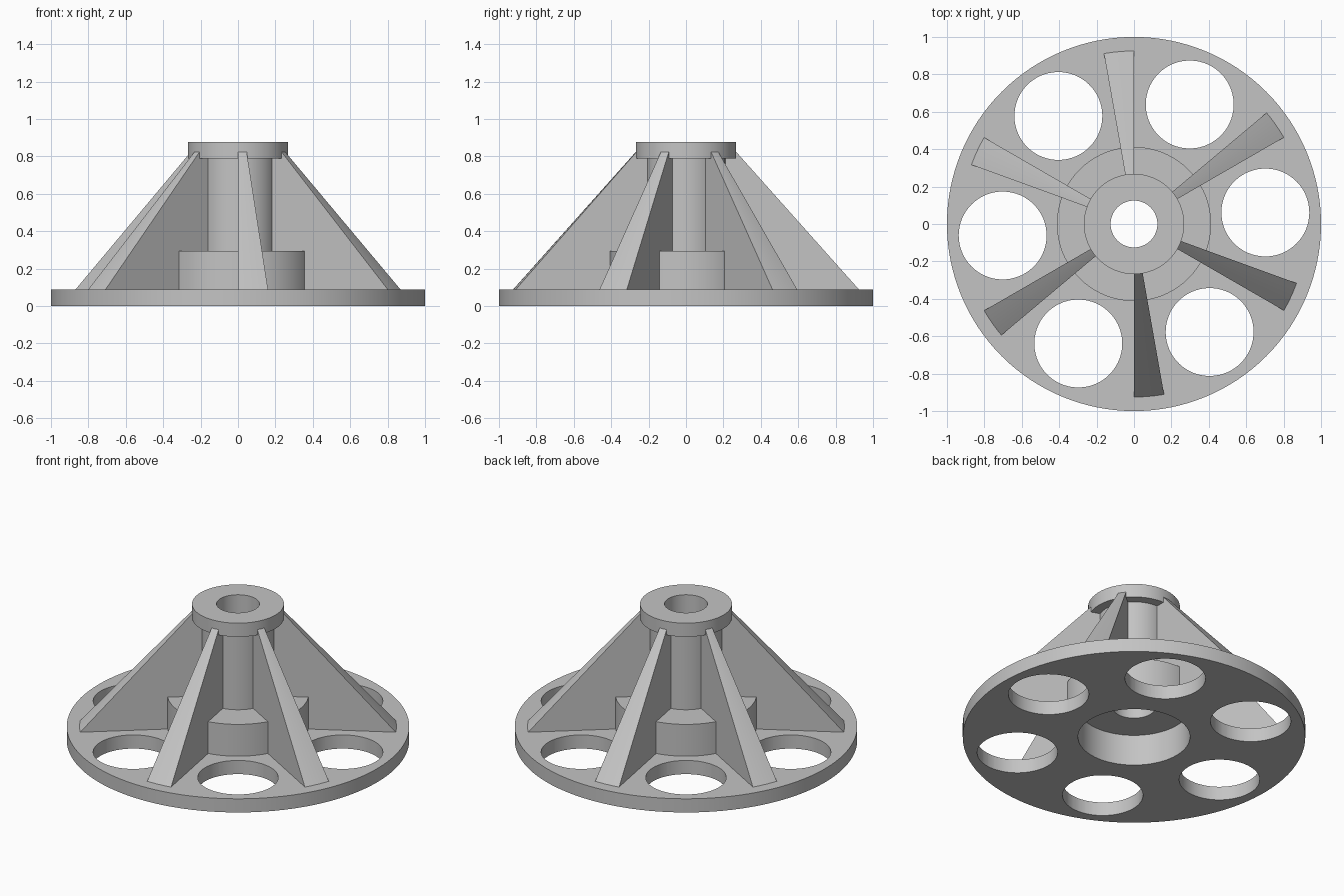
import bpy, bmesh
from math import radians, sin, cos, tau
from mathutils import Matrix

default = bpy.data.objects.get("Cube")
if default:
    bpy.data.objects.remove(default)

metal = bpy.data.materials.new("plain_grey")
metal.use_nodes = True
GREY = (0.55, 0.55, 0.55, 1)
metal.diffuse_color = GREY
metal.node_tree.nodes["Principled BSDF"].inputs["Base Color"].default_value = GREY


def finish(name, bm):
    bmesh.ops.recalc_face_normals(bm, faces=bm.faces)
    mesh = bpy.data.meshes.new(name)
    bm.to_mesh(mesh)
    bm.free()
    mesh.materials.append(metal)
    obj = bpy.data.objects.new(name, mesh)
    bpy.context.collection.objects.link(obj)
    return obj


def select_only(obj):
    bpy.ops.object.select_all(action="DESELECT")
    obj.select_set(True)
    bpy.context.view_layer.objects.active = obj


def smooth(obj):
    select_only(obj)
    bpy.ops.object.shade_smooth_by_angle(angle=radians(30))


def lathe(name, profile, start=0, sweep=tau, steps=128):
    """Sweep a closed (radius, height) profile about z; cap partial sweeps."""
    full = sweep == tau
    bm = bmesh.new()
    rings = []
    for i in range(steps if full else steps + 1):
        a = start + sweep * i / steps
        rings.append([bm.verts.new((r * cos(a), r * sin(a), z)) for r, z in profile])
    n = len(profile)
    for i in range(steps):
        a, b = rings[i], rings[(i + 1) % len(rings)]
        for j in range(n):
            k = (j + 1) % n
            bm.faces.new((a[j], b[j], b[k], a[k]))
    if not full:
        bm.faces.new(rings[0])
        bm.faces.new(rings[-1])
    return finish(name, bm)


# Main heights and radii
PLATE, BORE_TOP, HUB, COLLAR, TOP = 0.088, 0.2, 0.293, 0.79, 0.878
BORE, SHAFT, COLUMN = 0.327, 0.125, 0.21

# Plate, hub, column and collar turned as one stepped body
body = lathe("flanged_hub", [
    (BORE, 0), (1, 0), (1, PLATE), (0.412, PLATE), (0.412, HUB),
    (COLUMN, HUB), (COLUMN, COLLAR), (0.268, COLLAR), (0.268, TOP),
    (SHAFT, TOP), (SHAFT, BORE_TOP), (BORE, BORE_TOP)])

# Ring of six round holes through the plate
bm = bmesh.new()
for i in range(6):
    place = Matrix.Rotation(radians(5 + 60 * i), 4, "Z") @ Matrix.Translation((0.705, 0, 0))
    bmesh.ops.create_cone(bm, cap_ends=True, segments=64, radius1=0.235,
                          radius2=0.235, depth=0.5, matrix=place)
cutter = finish("hole_cutter", bm)
cutter.hide_render = True
cut = body.modifiers.new("holes", "BOOLEAN")
cut.operation, cut.solver, cut.object = "DIFFERENCE", "EXACT", cutter
select_only(body)
bpy.ops.object.modifier_apply(modifier=cut.name)
bpy.data.objects.remove(cutter)
smooth(body)

# Six tapering ribs, each a ten degree wedge from plate to collar
rib_profile = [(0.37, 0.08), (0.925, 0.08), (0.925, PLATE), (0.265, 0.828),
               (0.19, 0.828), (0.19, 0.25), (0.37, 0.25)]
for i in range(6):
    smooth(lathe(f"rib_{i + 1}", rib_profile, radians(30 + 60 * i), radians(10), 6))
